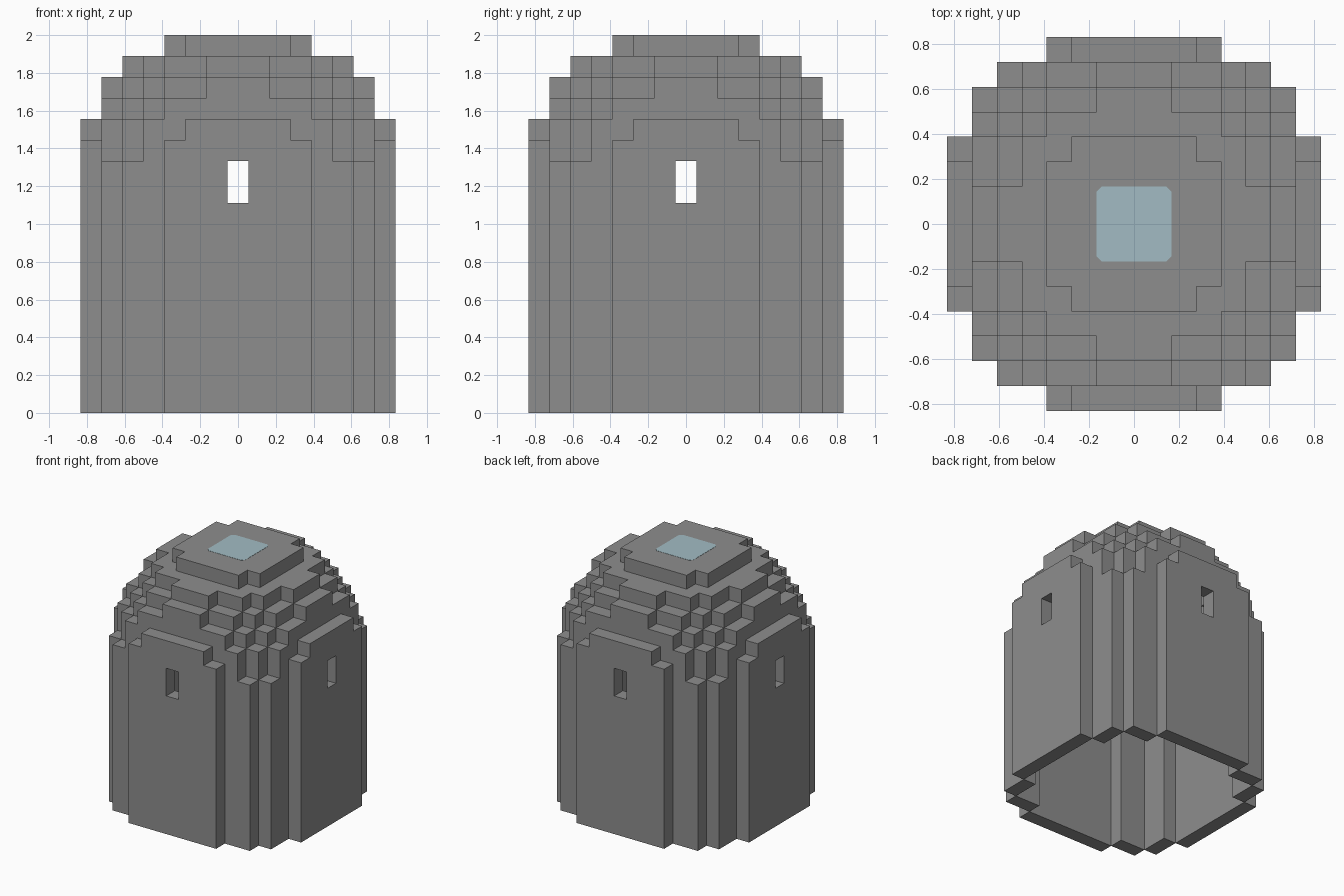
import bpy
import bmesh
from mathutils import Vector

UNIT = 2 / 18        # edge of one block
SPRING = 10          # layer where the dome begins
REACH = 62           # squared dome radius in blocks

if "Cube" in bpy.data.objects:
    bpy.data.objects.remove(bpy.data.objects["Cube"], do_unlink=True)


def make_material(name, color):
    mat = bpy.data.materials.new(name)
    mat.use_nodes = True
    mat.diffuse_color = color
    mat.node_tree.nodes["Principled BSDF"].inputs["Base Color"].default_value = color
    return mat


def make_object(name, bm, mat):
    mesh = bpy.data.meshes.new(name)
    bm.to_mesh(mesh)
    bm.free()
    mesh.materials.append(mat)
    obj = bpy.data.objects.new(name, mesh)
    bpy.context.collection.objects.link(obj)
    return obj


stone = make_material("grey stone", (0.27, 0.27, 0.27, 1))
glass = make_material("pale blue glass", (0.36, 0.50, 0.55, 1))

STEPS = [Vector(s) for s in ((1, 0, 0), (-1, 0, 0), (0, 1, 0), (0, -1, 0), (0, 0, 1), (0, 0, -1))]


def inside(p):
    """Round tower below the spring line, half sphere above it."""
    rise = max(p.z - SPRING, 0)
    return p.x ** 2 + p.y ** 2 + rise ** 2 <= REACH


def is_window(p):
    """Slit in the middle of each of the four sides."""
    return p.z in (SPRING, SPRING + 1) and 0 in (p.x, p.y) and max(abs(p.x), abs(p.y)) == 7


# Hollow shell, one block thick and open underneath
blocks = set()
for x in range(-7, 8):
    for y in range(-7, 8):
        for z in range(18):
            p = Vector((x, y, z))
            if inside(p) and not is_window(p) and any(not inside(p + s) for s in STEPS):
                blocks.add((x, y, z))

# Keep only the exposed block sides, then merge coplanar ones
bm = bmesh.new()
for block in sorted(blocks):
    p = Vector(block)
    centre = p + Vector((0, 0, 0.5))
    for s in STEPS:
        if tuple(int(c) for c in p + s) in blocks:
            continue
        u = Vector((s.y, s.z, s.x)) / 2
        v = s.cross(u)
        mid = centre + s / 2
        corners = (mid + u + v, mid - u + v, mid - u - v, mid + u - v)
        bm.faces.new([bm.verts.new(c * UNIT) for c in corners])
bmesh.ops.remove_doubles(bm, verts=bm.verts[:], dist=0.001)
bmesh.ops.dissolve_limit(bm, angle_limit=0.01, verts=bm.verts[:], edges=bm.edges[:])
make_object("domed_tower", bm, stone)

# Skylight panes on the outside and inside of the roof
for name, height in (("skylight_outer", 2.0), ("skylight_inner", 2.0 - UNIT)):
    bm = bmesh.new()
    bmesh.ops.create_cube(bm, size=1)
    bmesh.ops.scale(bm, vec=(3 * UNIT, 3 * UNIT, 0.003), verts=bm.verts[:])
    upright = [e for e in bm.edges if abs(e.verts[0].co.z - e.verts[1].co.z) > 0.001]
    bmesh.ops.bevel(bm, geom=upright, offset=0.022, segments=1, affect='EDGES')
    make_object(name, bm, glass).location.z = height
